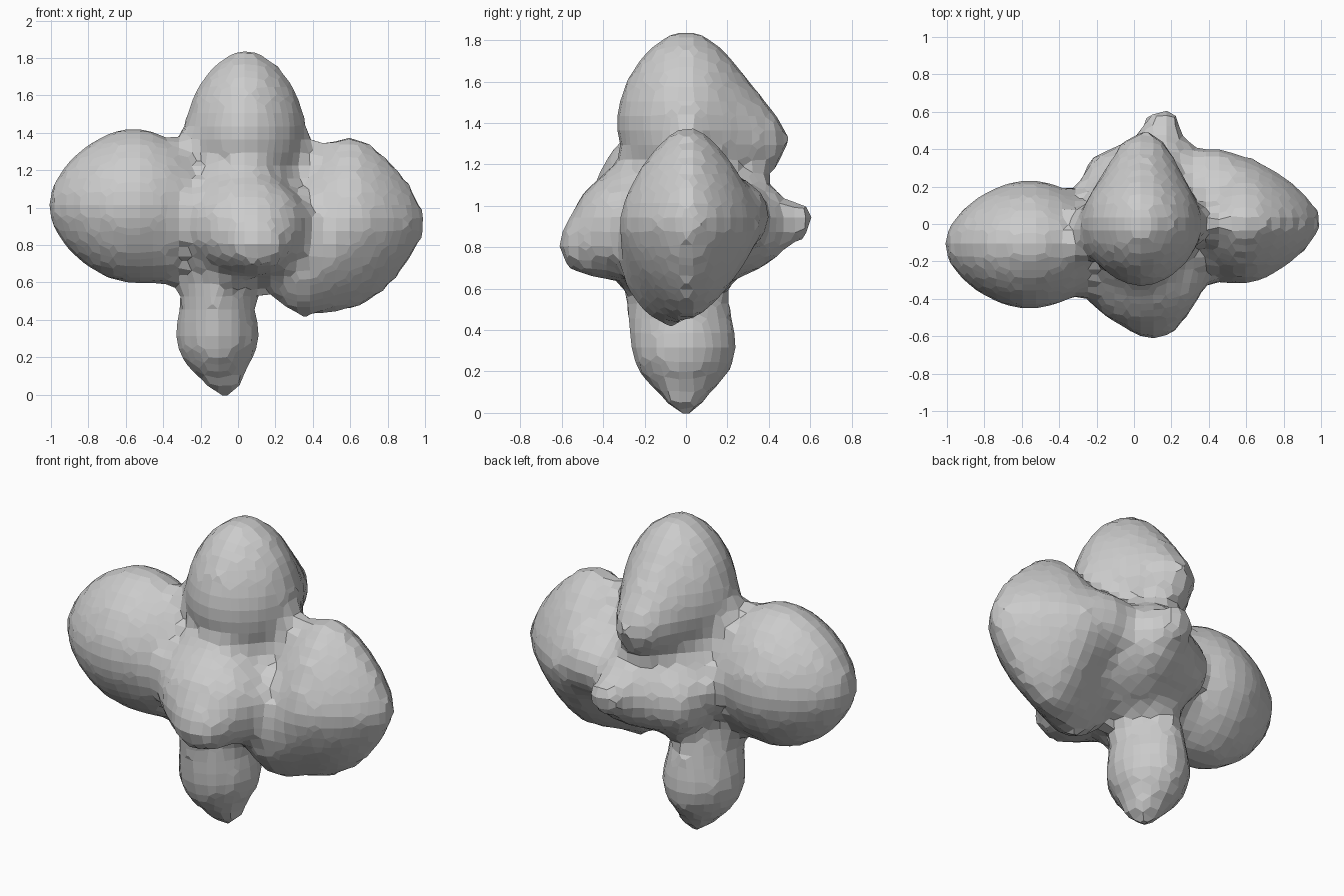
import bpy, bmesh
from mathutils import Vector

cube = bpy.data.objects.get("Cube")
if cube:
    bpy.data.objects.remove(cube, do_unlink=True)

stone = bpy.data.materials.new("pale grey")
stone.use_nodes = True
grey = (0.6, 0.6, 0.6, 1)
stone.diffuse_color = grey
stone.node_tree.nodes["Principled BSDF"].inputs["Base Color"].default_value = grey

body = bmesh.new()


def lobe(*balls, power=2):
    """Add the convex skin around (centre, radii) ellipsoids; a power under 2 gives them points."""
    part = bmesh.new()
    for centre, radii in balls:
        ball = bmesh.ops.create_icosphere(part, subdivisions=4, radius=1)
        for v in ball["verts"]:
            v.co /= sum(abs(c) ** power for c in v.co) ** (1 / power)
            v.co = v.co * Vector(radii) + Vector(centre)
    hull = bmesh.ops.convex_hull(part, input=part.verts[:])
    spare = {g for g in hull["geom_interior"] + hull["geom_unused"]
             if isinstance(g, bmesh.types.BMVert)}
    bmesh.ops.delete(part, geom=list(spare), context='VERTS')
    mesh = bpy.data.meshes.new("lobe_temp")
    part.to_mesh(mesh)
    part.free()
    body.from_mesh(mesh)
    bpy.data.meshes.remove(mesh)


# Top lobe, tapering backward
lobe(((0.04, 0, 1.4), (0.33, 0.34, 0.45)),
     ((0.04, 0.02, 1.4), (0.32, 0.33, 0.35)),
     ((0.05, 0.36, 1.31), (0.15, 0.14, 0.17)), power=1.75)
# Left lobe, pointed above and outward, tapering inward and down
lobe(((0.59, 0.01, 0.92), (0.42, 0.34, 0.48)),
     ((0.57, 0.05, 0.9), (0.38, 0.32, 0.38)),
     ((0.35, -0.09, 0.66), (0.25, 0.22, 0.25)), power=1.45)
# Left lobe's rear shoulder
lobe(((0.42, 0.12, 0.95), (0.27, 0.29, 0.22)))
# Right lobe
lobe(((-0.56, -0.11, 1.01), (0.46, 0.35, 0.42)),
     ((-0.57, -0.13, 0.95), (0.4, 0.31, 0.34)),
     ((-0.38, -0.12, 0.98), (0.24, 0.29, 0.39)), power=1.7)
# Front lobe, sloping down to the snout
lobe(((0.05, -0.29, 0.9), (0.33, 0.26, 0.27)),
     ((0.1, -0.45, 0.81), (0.18, 0.17, 0.15)),
     ((-0.02, -0.14, 1.05), (0.27, 0.25, 0.22)))
# Rear lobe and its blunt tip
lobe(((0.07, 0.14, 0.88), (0.31, 0.26, 0.26)),
     ((0.14, 0.36, 0.91), (0.19, 0.14, 0.2)),
     ((-0.15, 0.24, 0.87), (0.13, 0.14, 0.18)))
lobe(((0.15, 0.47, 0.93), (0.1, 0.15, 0.1)), power=3)
# Core
lobe(((0, 0, 0.95), (0.32, 0.31, 0.38)))
# Bottom stem and its blunt tip
lobe(((-0.11, -0.01, 0.32), (0.23, 0.26, 0.27)),
     ((-0.12, -0.05, 0.62), (0.16, 0.25, 0.22)), power=1.75)
lobe(((-0.07, 0, 0.13), (0.1, 0.1, 0.14)), power=3)

mesh = bpy.data.meshes.new("lobed_body")
body.to_mesh(mesh)
body.free()
mesh.materials.append(stone)
obj = bpy.data.objects.new("lobed_body", mesh)
bpy.context.collection.objects.link(obj)

# Fuse into one coarse faceted skin
fuse = obj.modifiers.new("fuse", 'REMESH')
fuse.mode = 'VOXEL'
fuse.voxel_size = 0.07
fuse.use_smooth_shade = False
